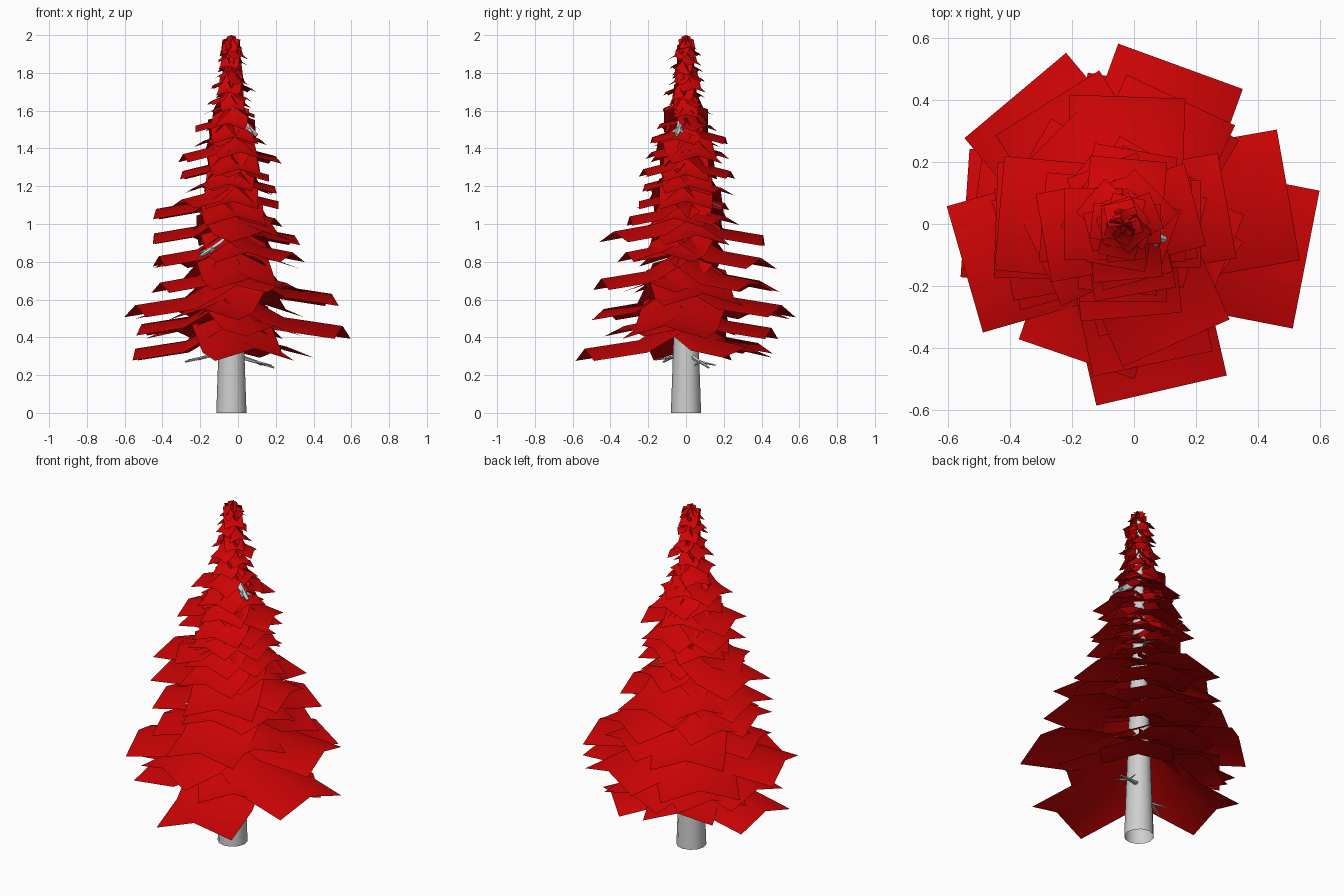
import bpy, bmesh, math, random
from mathutils import Vector, Matrix

random.seed(11)
if "Cube" in bpy.data.objects:
    bpy.data.objects.remove(bpy.data.objects["Cube"], do_unlink=True)

AXIS = Vector((-0.035, 0, 0))


def make_material(name, colour):
    mat = bpy.data.materials.new(name)
    mat.use_nodes = True
    mat.diffuse_color = colour
    mat.node_tree.nodes["Principled BSDF"].inputs["Base Color"].default_value = colour
    return mat


red = make_material("foliage red", (0.62, 0.001, 0.0015, 1))
grey = make_material("bark grey", (0.62, 0.62, 0.62, 1))


def finish(bm, name, mat, smooth_angle=60):
    mesh = bpy.data.meshes.new(name)
    bm.to_mesh(mesh)
    bm.free()
    mesh.materials.append(mat)
    obj = bpy.data.objects.new(name, mesh)
    bpy.context.collection.objects.link(obj)
    bpy.ops.object.select_all(action='DESELECT')
    obj.select_set(True)
    bpy.context.view_layer.objects.active = obj
    bpy.ops.object.shade_smooth_by_angle(angle=math.radians(smooth_angle))


def tube(bm, start, end, r1, r2, sides, ends=True):
    """Tapered tube between two points."""
    axis = end - start
    turn = axis.to_track_quat('Z', 'Y').to_matrix().to_4x4()
    bmesh.ops.create_cone(bm, cap_ends=ends, segments=sides, radius1=r1, radius2=r2,
                          depth=axis.length,
                          matrix=Matrix.Translation((start + end) / 2) @ turn)


def frond(bm, angle, tip_z, length, width, drop):
    """Drooping sheet with a ridge down the middle, rooted at the trunk."""
    turn = Matrix.Rotation(math.radians(angle), 3, 'Z')
    fold = 0.15 * width
    rows = []
    for along, rise in ((0, drop), (0.47, 0.23 * drop), (1, 0)):
        rows.append([bm.verts.new(AXIS + turn @ Vector((
            along * length, side * width / 2, tip_z + rise - abs(side) * fold)))
            for side in (-1, 0, 1)])
    for inner, outer in zip(rows, rows[1:]):
        for i in range(2):
            bm.faces.new((inner[i], outer[i], outer[i + 1], inner[i + 1]))


# Trunk
bm = bmesh.new()
tube(bm, AXIS, AXIS + Vector((0, 0, 1.95)), 0.08, 0.012, 12, ends=False)
finish(bm, "trunk", grey)

# Bare twigs, each with a small fork: start, end, thickness
twigs = [((0, 0.03, 0.3), (0.19, 0.12, 0.24), 0.013),
         ((-0.07, -0.03, 0.32), (-0.28, -0.12, 0.27), 0.013),
         ((-0.07, -0.1, 0.91), (-0.2, -0.2, 0.83), 0.02),
         ((-0.02, 0.06, 1.14), (0.08, 0.19, 1.09), 0.008),
         ((0.01, -0.02, 1.54), (0.1, -0.05, 1.47), 0.026)]
bm = bmesh.new()
for start, end, thick in twigs:
    a, b = Vector(start), Vector(end)
    tube(bm, a, b, thick, thick * 0.4, 5)
    fork = a.lerp(b, 0.5)
    for side in (-1, 1):
        out = (b - a).cross(Vector((0, 0, side))) * 0.3
        tube(bm, fork, fork + out + (b - a) * 0.3, thick * 0.6, thick * 0.2, 4)
finish(bm, "twigs", grey)

# Large lower fronds: angle, tip height and reach (hundredths)
lower_tiers = [
    [(-77, 34, 55), (176, 34, 51), (48, 35, 44), (115, 37, 42)],
    [(-11, 46, 60), (172, 47, 48), (80, 45, 46), (140, 45, 43), (-55, 46, 40)],
    [(196, 57, 53), (130, 56, 54), (70, 57, 54), (-109, 55, 46), (10, 63, 54)],
    [(-78, 71, 46), (122, 70, 46), (-35, 69, 35), (60, 70, 42), (195, 69, 39)],
    [(-22, 85, 35), (150, 82, 37), (65, 82, 44), (-75, 85, 33), (190, 83, 39)],
    [(88, 94, 41), (10, 94, 34), (178, 95, 41), (-66, 96, 42), (135, 95, 36)],
    [(175, 108, 40), (-85, 104, 30), (-15, 103, 24), (60, 104, 24)],
]
for number, tier in enumerate(lower_tiers, 1):
    bm = bmesh.new()
    for angle, height, reach in tier:
        length = reach / 100
        frond(bm, angle, height / 100, length, 0.2 + 0.42 * length, 0.07 + 0.22 * length)
    finish(bm, f"lower_fronds_{number}", red)

# Shorter middle fronds, same columns
middle_tiers = [
    [(205, 113, 29), (0, 112, 25), (-90, 112, 25), (80, 111, 21)],
    [(140, 120, 22), (5, 120, 23), (-95, 121, 22), (60, 119, 22), (215, 121, 20)],
    [(175, 128, 26), (80, 128, 24), (-80, 129, 23), (0, 126, 20), (235, 128, 19)],
    [(190, 137, 26), (15, 136, 24), (110, 138, 20), (-75, 138, 19)],
    [(85, 146, 21), (-85, 146, 18), (150, 144, 17), (-20, 145, 16), (215, 144, 16)],
    [(180, 152, 19), (45, 152, 15), (110, 152, 14), (-100, 153, 14)],
]
for number, tier in enumerate(middle_tiers, 1):
    bm = bmesh.new()
    for angle, height, reach in tier:
        length = reach / 100
        frond(bm, angle, height / 100, length, 0.08 + 0.8 * length, 0.06 + 0.33 * length)
    finish(bm, f"middle_fronds_{number}", red)

# Small upper fronds spiral up, shrinking toward the top
bm = bmesh.new()
z, angle = 1.58, 0
while z < 1.95:
    length = (0.13 - 0.2 * (z - 1.6)) * random.uniform(0.75, 1.1)
    drop = min(0.06 + 0.45 * length, 1.99 - z)
    frond(bm, angle, z, length, 0.05 + 0.65 * length, drop)
    angle += 137.5 + random.uniform(-15, 15)
    z += 0.017
finish(bm, "upper_fronds", red)

# Crown tuft
bm = bmesh.new()
for k in range(4):
    frond(bm, k * 90 + 20, 1.94, 0.035, 0.05, 0.06)
finish(bm, "crown_tuft", red)
